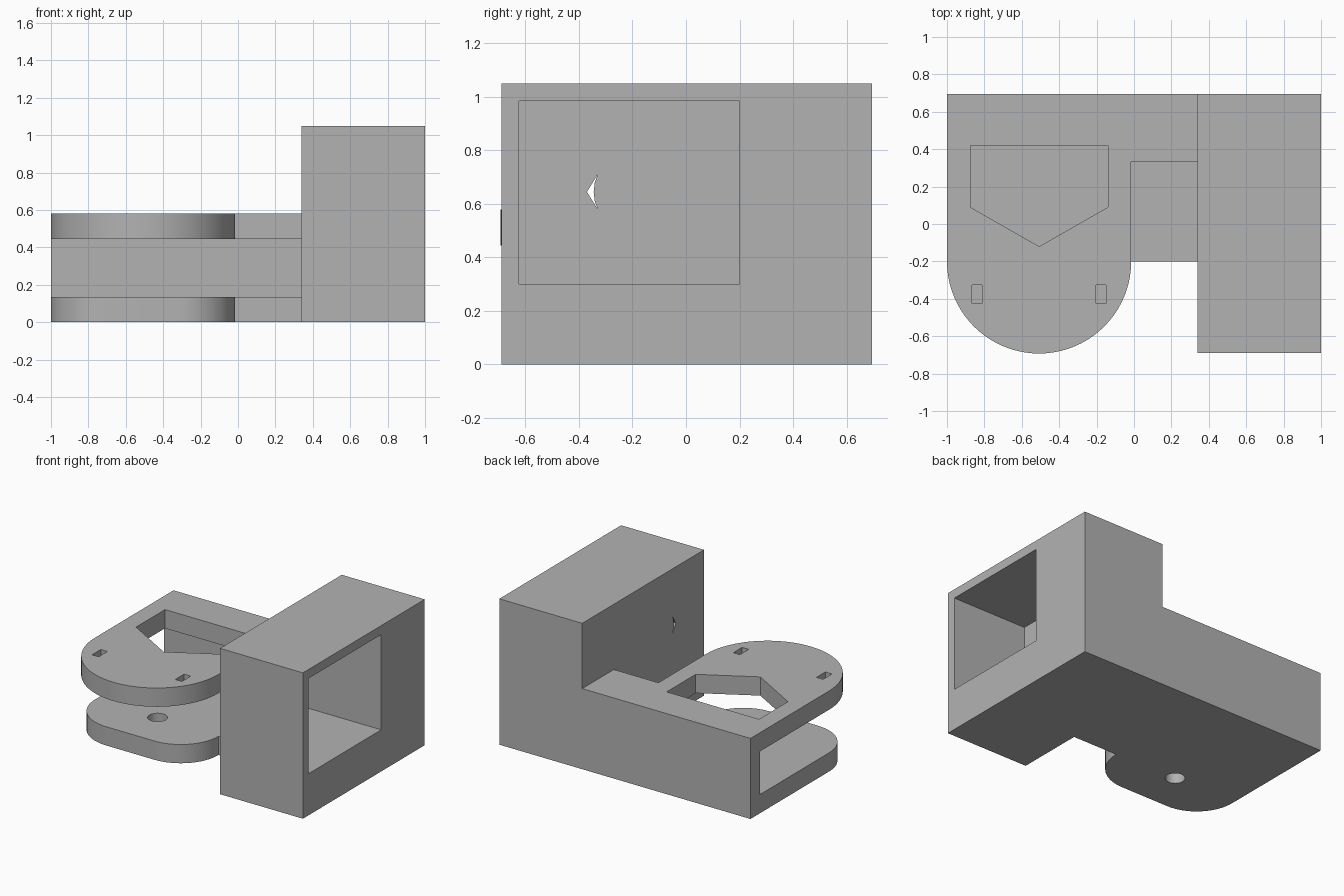
import bpy, bmesh
from math import pi, sin, cos, radians

cube = bpy.data.objects.get("Cube")
if cube:
    bpy.data.objects.remove(cube, do_unlink=True)

grey = bpy.data.materials.new("plain grey")
grey.use_nodes = True
COLOUR = (0.45, 0.45, 0.45, 1)
grey.diffuse_color = COLOUR
grey.node_tree.nodes["Principled BSDF"].inputs["Base Color"].default_value = COLOUR


def prism(name, points, low, high, axis="z"):
    """Extrude an outline along z (points are x, y) or x (points are y, z)."""
    bm = bmesh.new()
    place = (lambda a, b: (a, b, low)) if axis == "z" else (lambda a, b: (low, a, b))
    face = bm.faces.new([bm.verts.new(place(*p)) for p in points])
    new = bmesh.ops.extrude_face_region(bm, geom=[face])["geom"]
    step = (0, 0, high - low) if axis == "z" else (high - low, 0, 0)
    bmesh.ops.translate(bm, vec=step, verts=[v for v in new if isinstance(v, bmesh.types.BMVert)])
    bmesh.ops.recalc_face_normals(bm, faces=bm.faces)
    mesh = bpy.data.meshes.new(name)
    bm.to_mesh(mesh)
    bm.free()
    mesh.materials.append(grey)
    obj = bpy.data.objects.new(name, mesh)
    bpy.context.collection.objects.link(obj)
    return obj


def rect(a0, a1, b0, b1):
    return [(a0, b0), (a1, b0), (a1, b1), (a0, b1)]


def arc(cx, cy, r, start, end, steps):
    angles = [radians(start + (end - start) * i / steps) for i in range(steps + 1)]
    return [(cx + r * cos(a), cy + r * sin(a)) for a in angles]


def combine(target, other, operation):
    """Apply a boolean, then drop the helper."""
    mod = target.modifiers.new(operation, "BOOLEAN")
    mod.operation, mod.solver, mod.object = operation, "EXACT", other
    bpy.context.view_layer.objects.active = target
    bpy.ops.object.modifier_apply(modifier=mod.name)
    bpy.data.objects.remove(other, do_unlink=True)


LEFT, RIGHT, BACK, PLATE_EDGE, WALL = -1, 1, 0.695, -0.015, 0.34
MID = (LEFT + PLATE_EDGE) / 2
HALF = (PLATE_EDGE - LEFT) / 2
INSIDE = WALL + 0.03   # arm parts run slightly into the housing wall

# Housing and the arm's rear web
bracket = prism("bracket", rect(WALL, RIGHT, -0.69, BACK), 0, 1.05)
combine(bracket, prism("rear_web", rect(LEFT, INSIDE, 0.585, BACK), 0, 0.58), "UNION")

# Upper plate with a half-round front
upper = arc(MID, -0.2, HALF, 180, 360, 40) + [
    (PLATE_EDGE, 0.335), (INSIDE, 0.335), (INSIDE, BACK), (LEFT, BACK)]
combine(bracket, prism("upper_plate", upper, 0.445, 0.58), "UNION")

# Lower plate with two rounded front corners
R = 0.3
lower = (arc(LEFT + R, -0.2, R, 180, 270, 16) + arc(PLATE_EDGE - R, -0.2, R, 270, 360, 16)
         + [(INSIDE, -0.2), (INSIDE, BACK), (LEFT, BACK)])
combine(bracket, prism("lower_plate", lower, 0, 0.135), "UNION")

# Housing pocket and the small crescent slit through its inner wall
crescent = [(-0.33, 0.71), (-0.37, 0.645), (-0.33, 0.58), (-0.341, 0.61), (-0.345, 0.645), (-0.341, 0.68)]
pentagon = [(-0.875, 0.42), (-0.875, 0.09), (MID, -0.12), (-0.14, 0.09), (-0.14, 0.42)]
cutters = [
    prism("pocket_cutter", rect(-0.625, 0.2, 0.3, 0.985), 0.405, 1.1, "x"),
    prism("slit_cutter", crescent, 0.3, 0.45, "x"),
    prism("window_cutter", pentagon, 0.4, 0.65),
    prism("pivot_cutter", arc(MID, -0.19, 0.065, 0, 345, 23), -0.1, 0.2),
]
# Two small slots in the upper plate
for x in (-0.865, -0.202):
    cutters.append(prism("slot_cutter", rect(x, x + 0.053, -0.425, -0.325), 0.4, 0.65))
for cutter in cutters:
    combine(bracket, cutter, "DIFFERENCE")

# Merge flat areas and shade the curves smooth
bm = bmesh.new()
bm.from_mesh(bracket.data)
bmesh.ops.remove_doubles(bm, verts=bm.verts, dist=0.0001)
bmesh.ops.dissolve_limit(bm, angle_limit=radians(0.5), verts=bm.verts, edges=bm.edges)
bm.to_mesh(bracket.data)
bm.free()
bpy.ops.object.select_all(action="DESELECT")
bracket.select_set(True)
bpy.context.view_layer.objects.active = bracket
bpy.ops.object.shade_smooth_by_angle(angle=radians(30))
